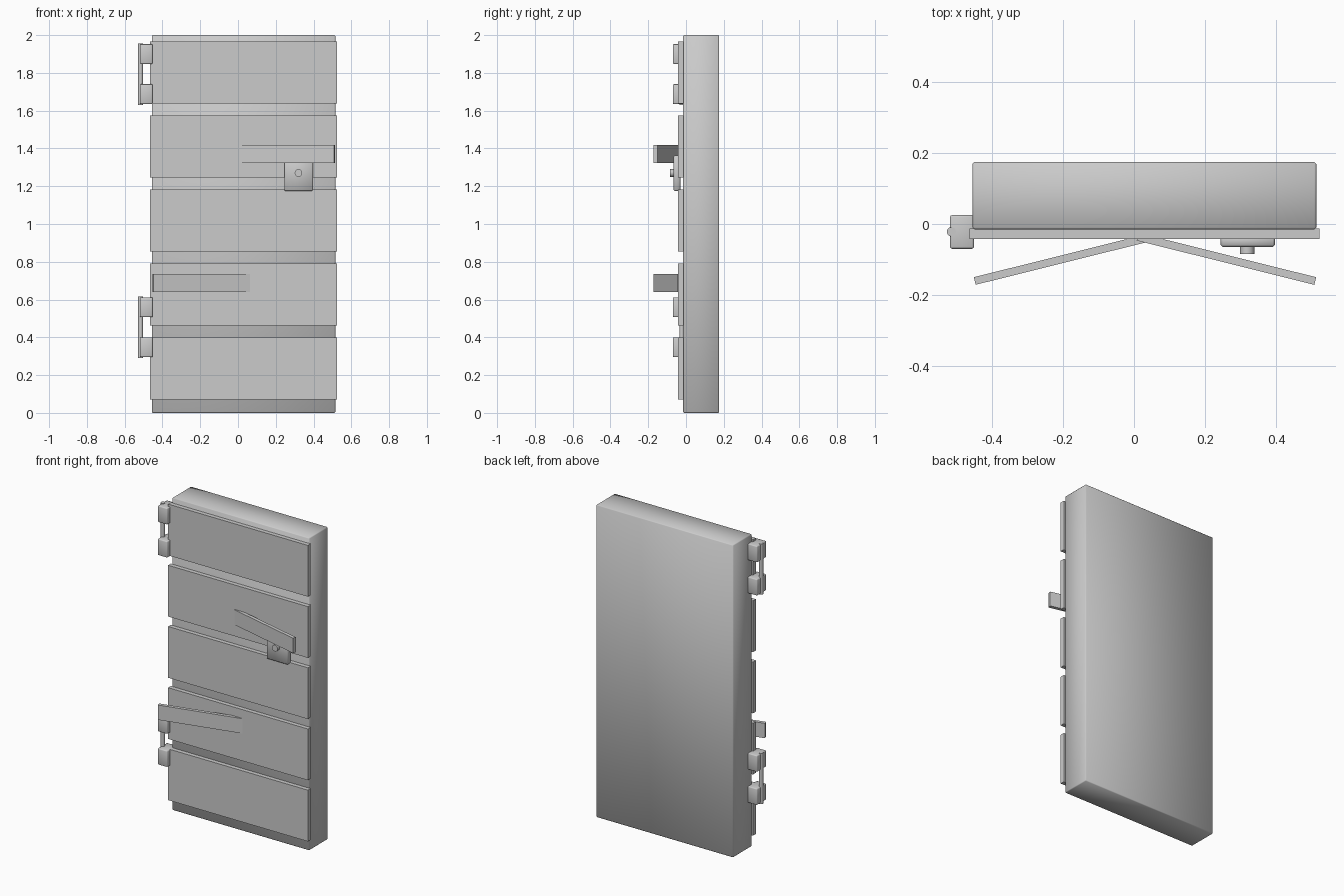
import bpy
import math

cube = bpy.data.objects.get("Cube")
if cube:
    bpy.data.objects.remove(cube, do_unlink=True)

grey = bpy.data.materials.new("plain grey")
grey.use_nodes = True
colour = (0.6, 0.6, 0.6, 1)
grey.diffuse_color = colour
grey.node_tree.nodes["Principled BSDF"].inputs["Base Color"].default_value = colour


def finish(name, bevel=0, segments=1):
    obj = bpy.context.object
    obj.name = name
    obj.data.materials.append(grey)
    bpy.ops.object.transform_apply(location=False, rotation=True, scale=True)
    if bevel:
        mod = obj.modifiers.new("soft edges", "BEVEL")
        mod.width = bevel
        mod.segments = segments
        bpy.ops.object.modifier_apply(modifier=mod.name)
        bpy.ops.object.shade_smooth_by_angle(angle=math.radians(50))
    return obj


def box(name, x, y, z, bevel=0, segments=1, turn=0):
    """Box from (min, max) pairs, optionally turned about its upright axis."""
    centre = [(a + b) / 2 for a, b in (x, y, z)]
    bpy.ops.mesh.primitive_cube_add(size=1, location=centre, rotation=(0, 0, turn))
    bpy.context.object.scale = [b - a for a, b in (x, y, z)]
    return finish(name, bevel, segments)


def rod(name, radius, length, centre, tilt=0):
    bpy.ops.mesh.primitive_cylinder_add(vertices=24, radius=radius, depth=length,
                                        location=centre, rotation=(tilt, 0, 0))
    finish(name)
    bpy.ops.object.shade_smooth_by_angle(angle=math.radians(40))


def slat(name, start, end, z):
    """Thin upright board running between two plan points."""
    dx, dy = end[0] - start[0], end[1] - start[1]
    cx, cy = (start[0] + end[0]) / 2, (start[1] + end[1]) / 2
    half = math.hypot(dx, dy) / 2
    box(name, (cx - half, cx + half), (cy - 0.011, cy + 0.011), z,
        turn=math.atan2(dy, dx))


# Door slab
box("door_slab", (-0.456, 0.515), (-0.015, 0.175), (0, 2), bevel=0.005)

# Raised front planks, evenly stacked
for i in range(5):
    low = 0.072 + i * 0.3915
    box(f"front_plank_{i + 1}", (-0.465, 0.524), (-0.042, -0.013), (low, low + 0.328))

# Angled handle boards, one reaching out to each side
slat("lower_handle", (-0.45, -0.161), (0.06, -0.034), (0.64, 0.735))
slat("upper_handle", (0.512, -0.161), (0.01, -0.036), (1.322, 1.418))

# Lock plate and its button
box("lock_plate", (0.245, 0.398), (-0.065, -0.03), (1.175, 1.362), bevel=0.006)
rod("lock_button", 0.02, 0.03, (0.32, -0.07, 1.27), tilt=math.pi / 2)

# Two hinges: a pair of knuckles joined by a pin
for place, base in (("lower", 0.29), ("upper", 1.63)):
    for part, offset in (("bottom", 0.005), ("top", 0.217)):
        box(f"{place}_hinge_{part}_knuckle", (-0.52, -0.452), (-0.07, 0.025),
            (base + offset, base + offset + 0.105), bevel=0.006, segments=2)
    rod(f"{place}_hinge_pin", 0.013, 0.325, (-0.516, -0.022, base + 0.1625))
